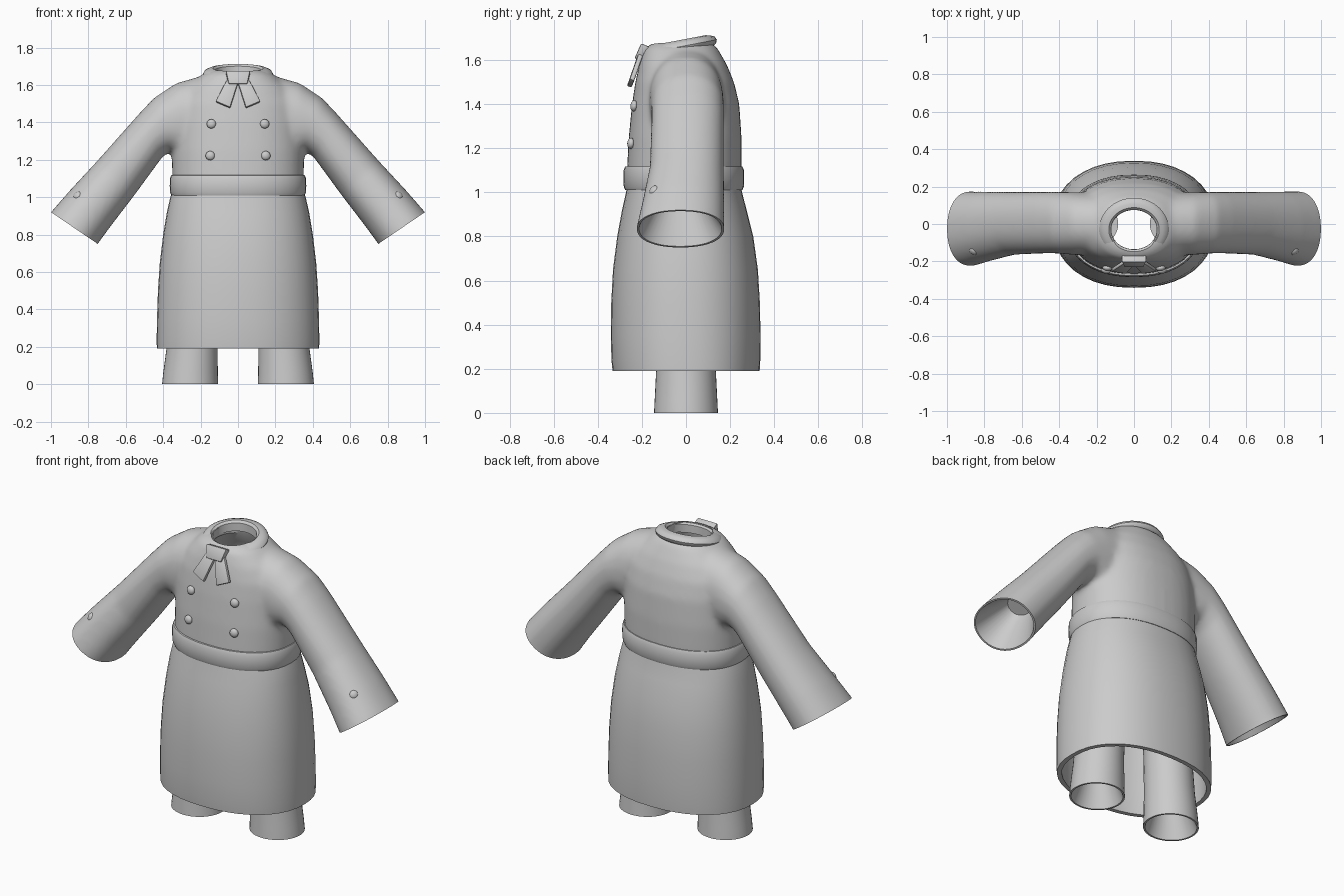
import bpy, bmesh, math
from mathutils import Vector

cube = bpy.data.objects.get("Cube")
if cube:
    bpy.data.objects.remove(cube)

GREY = (0.6, 0.6, 0.6, 1)
cloth = bpy.data.materials.new("grey cloth")
cloth.use_nodes = True
cloth.diffuse_color = GREY
cloth.node_tree.nodes["Principled BSDF"].inputs["Base Color"].default_value = GREY


def oval(centre, u, v, power=2.2, count=40):
    """Rounded ring around a centre, spanned by half-axes u and v."""
    ring = []
    for i in range(count):
        a = 2 * math.pi * i / count
        c, s = math.cos(a), math.sin(a)
        ring.append(Vector(centre) + Vector(u) * math.copysign(abs(c) ** (2 / power), c)
                    + Vector(v) * math.copysign(abs(s) ** (2 / power), s))
    return ring


def level(z, rx, front, back, x=0, tilt=0, power=2.25):
    """Ring lying flat at height z, from y = front to y = back."""
    ry = (back - front) / 2
    return oval((x, (front + back) / 2, z), (rx, 0, 0), (0, ry, tilt * ry), power)


def finish(obj, angle=40):
    obj.data.materials.clear()
    obj.data.materials.append(cloth)
    obj.data.shade_smooth()
    obj.data.set_sharp_from_angle(angle=math.radians(angle))
    return obj


def loft(name, rings, closed=False, bm=None):
    """Skin between rings, capped at the ends or closed into a loop."""
    join = bm is not None
    bm = bm or bmesh.new()
    rows = [[bm.verts.new(p) for p in ring] for ring in rings]
    faces, n = [], len(rows[0])
    pairs = list(zip(rows, rows[1:])) + ([(rows[-1], rows[0])] if closed else [])
    for a, b in pairs:
        for i in range(n):
            j = (i + 1) % n
            faces.append(bm.faces.new((a[i], a[j], b[j], b[i])))
    if not closed:
        faces += [bm.faces.new(rows[0]), bm.faces.new(rows[-1])]
    bmesh.ops.recalc_face_normals(bm, faces=faces)
    if not join:
        return to_object(name, bm)


def to_object(name, bm):
    mesh = bpy.data.meshes.new(name)
    bm.to_mesh(mesh)
    bm.free()
    obj = bpy.data.objects.new(name, mesh)
    bpy.context.collection.objects.link(obj)
    return finish(obj)


def bake(obj):
    """Turn the modified shape into plain mesh."""
    bpy.context.view_layer.update()
    mesh = bpy.data.meshes.new_from_object(obj.evaluated_get(bpy.context.evaluated_depsgraph_get()))
    obj.modifiers.clear()
    obj.data = mesh
    finish(obj)


# Jacket: torso and sleeves fused, then hollowed
bm = bmesh.new()
loft("torso", [level(*r) for r in (
    (1.02, .345, -.265, .24), (1.1, .352, -.268, .252), (1.25, .354, -.26, .252),
    (1.4, .345, -.245, .242), (1.5, .33, -.23, .218), (1.58, .28, -.212, .185),
    (1.65, .2, -.19, .145), (1.68, .15, -.15, .12))], bm=bm)

# Sleeve stations: top x, top z, bottom x, bottom z, front y, back y
STATIONS = [(.15, 1.66, .15, 1.22, -.17, .165), (.33, 1.61, .31, 1.21, -.165, .17),
            (.45, 1.53, .355, 1.245, -.158, .172), (.53, 1.445, .4, 1.22, -.157, .172),
            (.75, 1.197, .55, 1.015, -.165, .172), (.9, 1.035, .68, .845, -.2, .174),
            (1.0, .92, .75, .75, -.225, .174)]


def sleeve_ring(station, side, size=1.0, out=0.0):
    tx, tz, bx, bz, f, b = station
    centre = Vector((side * ((tx + bx) / 2 + .56 * out), (f + b) / 2, (tz + bz) / 2 - .83 * out))
    return oval(centre, Vector((side * (tx - bx), 0, tz - bz)) * size / 2,
                (0, size * (b - f) / 2, 0))


cutters = [loft("hollow_cutter", [level(*r) for r in (
    (.9, .325, -.24, .225), (1.4, .31, -.21, .205), (1.55, .2, -.18, .16),
    (1.63, .12, -.155, .1), (1.8, .12, -.155, .1))])]
for side in (1, -1):
    end = STATIONS[-1]
    loft("sleeve", [sleeve_ring(s, side) for s in STATIONS]
         + [sleeve_ring(end, side, 1.02, .05)], bm=bm)
    cutters.append(loft("cuff_cutter", [sleeve_ring(end, side, .42, -.2), sleeve_ring(end, side, .94),
                                        sleeve_ring(end, side, 1.5), sleeve_ring(end, side, 1.5, .3)]))
jacket = to_object("jacket", bm)
remesh = jacket.modifiers.new("fuse", "REMESH")
remesh.mode = "VOXEL"
remesh.voxel_size = .014
smooth = jacket.modifiers.new("soften", "SMOOTH")
smooth.factor, smooth.iterations = .5, 14
bake(jacket)
for cutter in cutters:
    cutter.hide_render = True
    cut = jacket.modifiers.new("hollow", "BOOLEAN")
    cut.operation, cut.solver, cut.object = "DIFFERENCE", "EXACT", cutter
bake(jacket)
for cutter in cutters:
    bpy.data.objects.remove(cutter)

# Skirt with an inner wall
SKIRT = [(1.06, .34, -.262, .245), (1.0, .362, -.272, .254), (.92, .38, -.29, .275),
         (.8, .4, -.312, .305), (.65, .418, -.331, .326), (.5, .428, -.339, .335),
         (.35, .433, -.341, .338), (.24, .435, -.338, .337), (.19, .434, -.333, .334)]
loft("skirt", [level(*r) for r in SKIRT]
     + [level(z, rx - .025, f + .025, b - .025) for z, rx, f, b in reversed(SKIRT)], closed=True)

# Belt with a rounded section
loft("belt", [level(z, .365 - d, -.284 + d, .264 - d) for z, d in (
    (1.01, .05), (1.01, .008), (1.025, .002), (1.06, 0), (1.1, .001), (1.117, .008), (1.12, .05))],
     closed=True)

# Tilted collar
loft("collar", [level(1.668 + dz, .187 - d, -.2 + d, .14 - d, tilt=.19, power=2) for d, dz in (
    (.065, -.035), (.02, -.035), (.004, -.024), (0, -.008), (.01, .008), (.032, .018),
    (.052, .022), (.064, .012))], closed=True)

# Legs with funnel openings
for side, name in ((1, "left_leg"), (-1, "right_leg")):
    loft(name, [level(z, rx, -ry, ry, x=side * x, power=2) for z, rx, ry, x in (
        (.75, .125, .12, .21), (.4, .13, .13, .235), (.2, .136, .135, .245), (.06, .146, .142, .254),
        (0, .15, .145, .256), (0, .14, .135, .256), (.16, .08, .08, .25))])


# Neck bow
def ribbon(name, corners, thickness):
    bm = bmesh.new()
    bm.faces.new([bm.verts.new(c) for c in corners])
    bmesh.ops.recalc_face_normals(bm, faces=bm.faces)
    obj = to_object(name, bm)
    solid = obj.modifiers.new("thickness", "SOLIDIFY")
    solid.thickness, solid.offset = thickness, 0
    bevel = obj.modifiers.new("soft_edge", "BEVEL")
    bevel.width, bevel.segments = .006, 2
    bake(obj)


for side, name in ((1, "left_bow_tail"), (-1, "right_bow_tail")):
    ribbon(name, [(side * x, y, z) for x, y, z in (
        (.0, -.212, 1.61), (.06, -.205, 1.625), (.12, -.245, 1.51), (.042, -.258, 1.477))], .022)
ribbon("bow_knot", [(-.05, -.215, 1.6), (.05, -.215, 1.6),
                    (.065, -.185, 1.668), (-.065, -.185, 1.668)], .04)


# Buttons
def button(name, place, normal):
    bm = bmesh.new()
    bmesh.ops.create_uvsphere(bm, u_segments=16, v_segments=10, radius=.025)
    bmesh.ops.scale(bm, vec=(1, 1, .65), verts=bm.verts)
    turn = Vector(normal).to_track_quat("Z", "Y").to_matrix()
    bmesh.ops.rotate(bm, matrix=turn, verts=bm.verts)
    bmesh.ops.translate(bm, vec=place, verts=bm.verts)
    to_object(name, bm)


for side, label in ((1, "left"), (-1, "right")):
    button(label + "_upper_button", (side * .143, -.236, 1.392), (side * .15, -1, .1))
    button(label + "_lower_button", (side * .149, -.25, 1.222), (side * .15, -1, .05))
    button(label + "_cuff_button", (side * .858, -.145, 1.008), (side * .55, -.65, .5))
